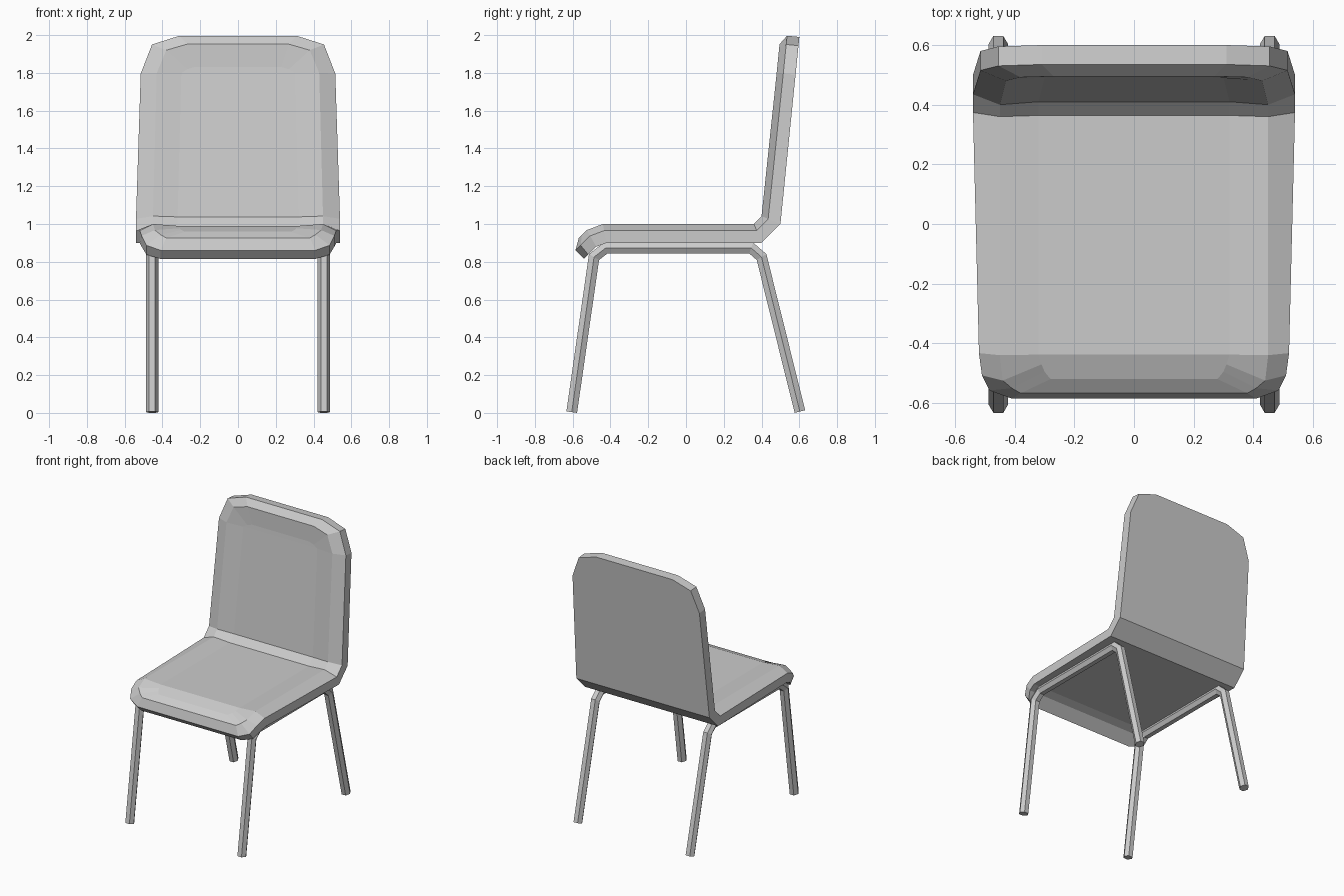
import bpy, bmesh, math
from mathutils import Vector

cube = bpy.data.objects.get("Cube")
if cube:
    bpy.data.objects.remove(cube, do_unlink=True)

grey = bpy.data.materials.new("plain grey")
grey.use_nodes = True
colour = (0.6, 0.6, 0.6, 1)
grey.diffuse_color = colour
grey.node_tree.nodes["Principled BSDF"].inputs["Base Color"].default_value = colour


def make_object(name, bm):
    bmesh.ops.recalc_face_normals(bm, faces=bm.faces)
    mesh = bpy.data.meshes.new(name)
    bm.to_mesh(mesh)
    bm.free()
    mesh.materials.append(grey)
    obj = bpy.data.objects.new(name, mesh)
    bpy.context.collection.objects.link(obj)
    return obj


# Underside of the bent shell from front lip to top: (y, z), thickness direction
stations = [
    ((-0.54, 0.815), (-0.7, 0.7)),
    ((-0.475, 0.88), (-0.5, 0.88)),
    ((-0.42, 0.90), (-0.2, 1.0)),
    ((0.40, 0.90), (-0.4, 1.0)),
    ((0.50, 1.0), (-1.0, 0.42)),
    ((0.58, 1.79), (-1.0, 0.1)),
    ((0.60, 1.99), (-1.0, 0.1)),
]


def shell_point(x, s, height):
    i = min(int(s), len(stations) - 2)
    (p, n), (q, m) = stations[i], stations[i + 1]
    base = Vector(p).lerp(Vector(q), s - i)
    y, z = base + height * Vector(n).lerp(Vector(m), s - i)
    return (x, y, z)


# Half outlines as (half width, position along the stations)
outer = [(0.41, 0), (0.485, 0.35), (0.51, 1), (0.52, 2), (0.54, 3),
         (0.54, 4), (0.515, 5), (0.455, 5.77), (0.31, 6)]
ridge = [(0.38, 0.5), (0.41, 0.7), (0.44, 1), (0.45, 2), (0.45, 3),
         (0.45, 4), (0.43, 5), (0.38, 5.6), (0.27, 5.76)]
dish = [(0.28, 1), (0.30, 1.3), (0.31, 1.6), (0.32, 2), (0.32, 3),
        (0.32, 4), (0.30, 5), (0.27, 5.1), (0.23, 5.16)]


def build_shell():
    bm = bmesh.new()

    def ring(outline, height):
        right = [bm.verts.new(shell_point(x, s, height)) for x, s in outline]
        left = [bm.verts.new(shell_point(-x, s, height)) for x, s in outline]
        return right + left[::-1]

    rings = [ring(outer, 0), ring(outer, 0.065), ring(ridge, 0.10), ring(dish, 0.09)]
    count = len(rings[0])
    # Rim, chamfer and sloping border
    for a, b in zip(rings, rings[1:]):
        for i in range(count):
            j = (i + 1) % count
            bm.faces.new((a[i], a[j], b[j], b[i]))
    # Underside and sunken middle, filled in rows from side to side
    for r in (rings[0], rings[-1]):
        for i in range(count // 2 - 1):
            bm.faces.new((r[i], r[i + 1], r[-i - 2], r[-i - 1]))
    return make_object("seat_and_back", bm)


# Six-sided bent tube: front leg, rail under the seat and rear leg
leg_path = [Vector((0, y, z)) for y, z in (
    (-0.605, 0.004), (-0.487, 0.825), (-0.425, 0.873),
    (0.345, 0.873), (0.40, 0.825), (0.603, 0.007))]


def build_leg_frame(name, x, radius=0.033, sides=6):
    bm = bmesh.new()
    side = Vector((1, 0, 0))
    dirs = [(b - a).normalized() for a, b in zip(leg_path, leg_path[1:])]
    rings = []
    for i, p in enumerate(leg_path):
        before, after = dirs[max(i - 1, 0)], dirs[min(i, len(dirs) - 1)]
        tangent = (before + after).normalized()
        across = side.cross(tangent) / tangent.dot(after)
        rings.append([bm.verts.new(
            p + x * side + radius * (math.cos(t) * side + math.sin(t) * across))
            for t in (k * math.tau / sides for k in range(sides))])
    for a, b in zip(rings, rings[1:]):
        for k in range(sides):
            j = (k + 1) % sides
            bm.faces.new((a[k], a[j], b[j], b[k]))
    bm.faces.new(rings[0])
    bm.faces.new(rings[-1])
    return make_object(name, bm)


build_shell()
for name, x in (("left_leg_frame", 0.455), ("right_leg_frame", -0.455)):
    build_leg_frame(name, x)
